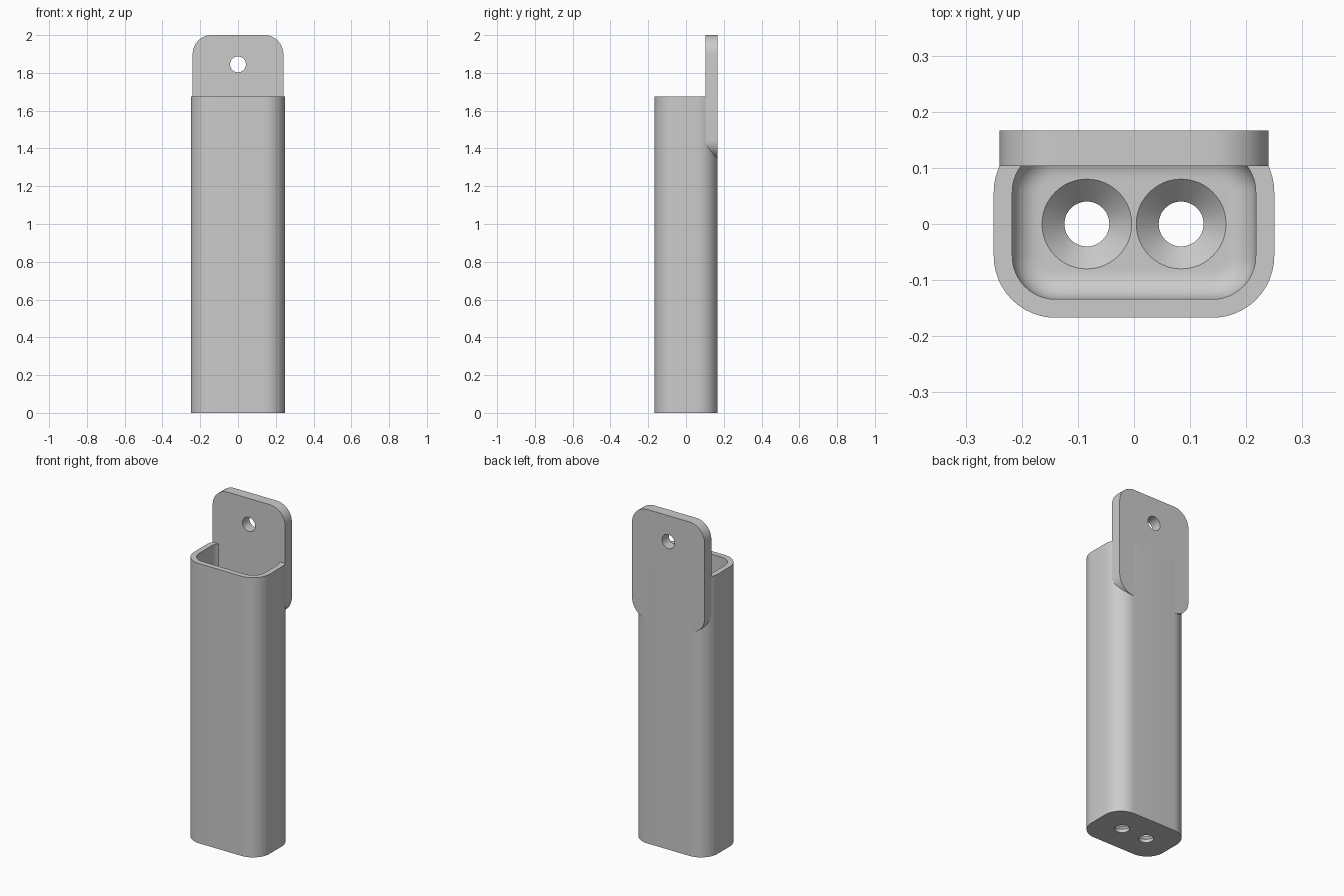
import bpy
import bmesh
from math import cos, sin, pi
from mathutils import Matrix

cube = bpy.data.objects.get("Cube")
if cube:
    bpy.data.objects.remove(cube, do_unlink=True)

grey = bpy.data.materials.new("light grey")
grey.use_nodes = True
grey.diffuse_color = (0.6, 0.6, 0.6, 1)
grey.node_tree.nodes["Principled BSDF"].inputs["Base Color"].default_value = (0.6, 0.6, 0.6, 1)

STEPS = 12  # segments per rounded corner


def ring(hx, hy, r, z):
    """Rounded rectangle; hx = hy = r gives a circle."""
    points = []
    for corner, (sx, sy) in enumerate([(1, 1), (-1, 1), (-1, -1), (1, -1)]):
        for i in range(STEPS + 1):
            a = (corner + i / STEPS) * pi / 2
            points.append((sx * (hx - r) + r * cos(a), sy * (hy - r) + r * sin(a), z))
    return points


def loft(name, rings, matrix=Matrix()):
    """Closed solid through a stack of rounded rectangles."""
    bm = bmesh.new()
    loops = [[bm.verts.new(p) for p in ring(*r)] for r in rings]
    n = len(loops[0])
    for low, high in zip(loops, loops[1:]):
        for i in range(n):
            j = (i + 1) % n
            bm.faces.new((low[i], low[j], high[j], high[i]))
    bm.faces.new(loops[0][::-1])
    bm.faces.new(loops[-1])
    bmesh.ops.remove_doubles(bm, verts=bm.verts, dist=1e-5)
    bmesh.ops.transform(bm, matrix=matrix, verts=bm.verts)
    bmesh.ops.recalc_face_normals(bm, faces=bm.faces)
    mesh = bpy.data.meshes.new(name)
    bm.to_mesh(mesh)
    bm.free()
    mesh.materials.append(grey)
    obj = bpy.data.objects.new(name, mesh)
    bpy.context.collection.objects.link(obj)
    return obj


def cut(target, cutter):
    cutter.hide_render = True
    bpy.context.view_layer.objects.active = target
    mod = target.modifiers.new("cut", "BOOLEAN")
    mod.operation = "DIFFERENCE"
    mod.solver = "EXACT"
    mod.object = cutter
    bpy.ops.object.modifier_apply(modifier=mod.name)
    bpy.data.objects.remove(cutter, do_unlink=True)


HX, HY, R, TOP = 0.25, 0.167, 0.11, 1.675
WALL, FLOOR, FILLET = 0.033, 0.06, 0.05

# Open-topped holder body
body = loft("holder_body", [(HX, HY, R, 0), (HX, HY, R, TOP)])

# Cavity with a filleted floor
profile = []
for i in range(9):
    a = i / 8 * pi / 2
    inset = WALL + FILLET * (1 - sin(a))
    profile.append((HX - inset, HY - inset, R - inset, FLOOR + FILLET * (1 - cos(a))))
profile.append((HX - WALL, HY - WALL, R - WALL, TOP + 0.1))
cut(body, loft("cavity_cutter", profile))

# Two countersunk drain holes
for side in (-1, 1):
    stack = [(0.04, -0.05), (0.04, FLOOR - 0.04), (0.08, FLOOR), (0.08, FLOOR + 0.02)]
    cut(body, loft("drain_cutter", [(r, r, r, z) for r, z in stack],
                   Matrix.Translation((side * 0.084, 0, 0))))

# Rounded hanging plate on the back, with its screw hole
upright = Matrix.Rotation(pi / 2, 4, "X")
plate = loft("hanging_plate", [(0.24, 0.3275, 0.1, -HY), (0.24, 0.3275, 0.1, -0.103)],
             Matrix.Translation((0, 0, 1.6725)) @ upright)
cut(plate, loft("screw_hole_cutter", [(0.042, 0.042, 0.042, z) for z in (-0.3, 0)],
                Matrix.Translation((0, 0, 1.845)) @ upright))

# Smooth shading with crisp edges
bpy.ops.object.select_all(action="DESELECT")
for obj in (body, plate):
    obj.select_set(True)
bpy.context.view_layer.objects.active = body
bpy.ops.object.shade_smooth_by_angle(angle=pi / 6)
